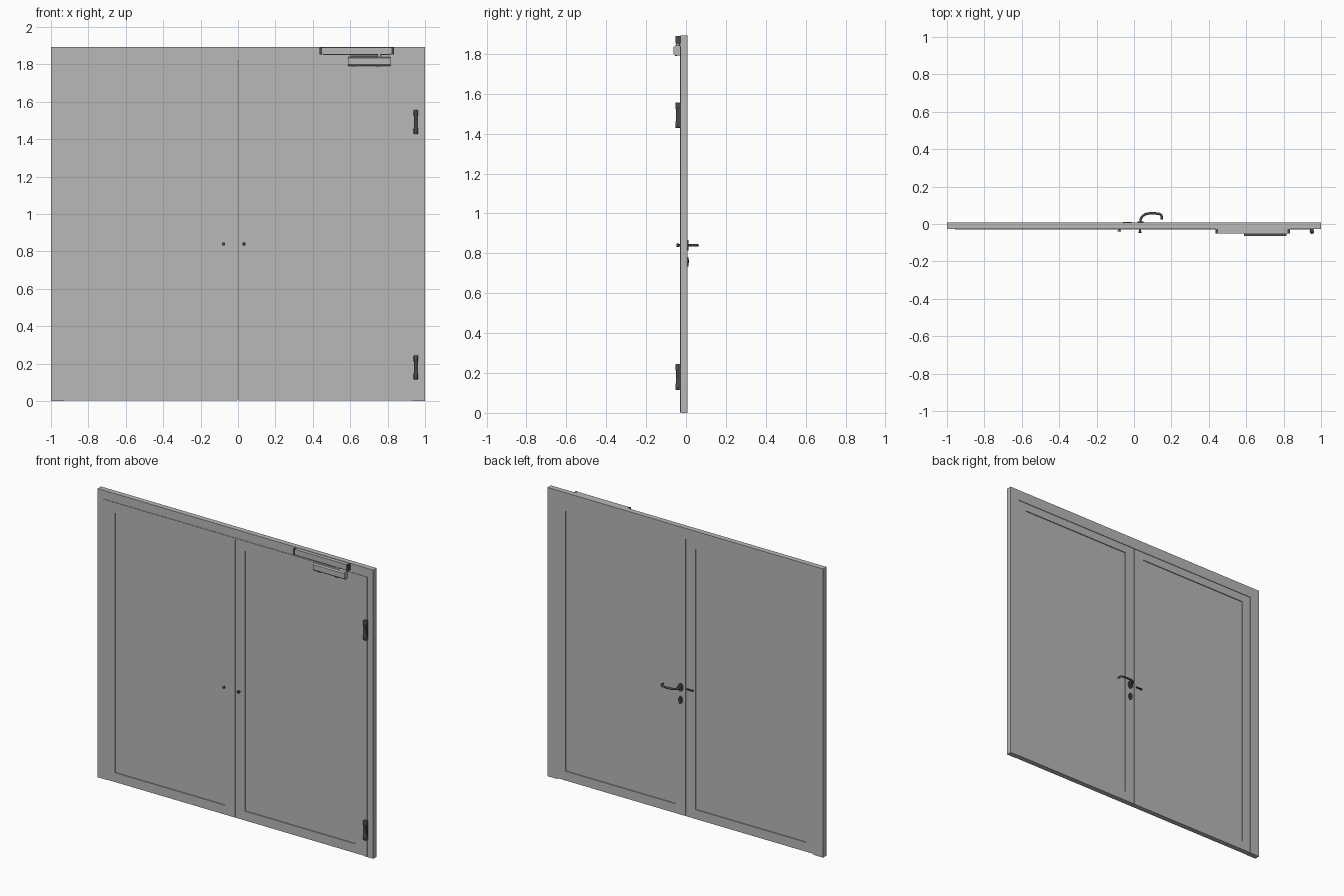
import bpy, bmesh, math
from mathutils import Matrix, Vector

if "Cube" in bpy.data.objects:
    bpy.data.objects.remove(bpy.data.objects["Cube"], do_unlink=True)


def material(name, v):
    m = bpy.data.materials.new(name)
    m.use_nodes = True
    col = (v, v, v, 1)
    m.diffuse_color = col
    m.node_tree.nodes["Principled BSDF"].inputs["Base Color"].default_value = col
    return m


GREY = material("door grey", 0.48)
DARK = material("dark hardware grey", 0.07)


def finish(name, bm, mat, smooth=False):
    bmesh.ops.recalc_face_normals(bm, faces=bm.faces)
    me = bpy.data.meshes.new(name)
    bm.to_mesh(me)
    bm.free()
    me.materials.append(mat)
    ob = bpy.data.objects.new(name, me)
    bpy.context.collection.objects.link(ob)
    if smooth:
        bpy.ops.object.select_all(action='DESELECT')
        ob.select_set(True)
        bpy.context.view_layer.objects.active = ob
        bpy.ops.object.shade_smooth_by_angle(angle=math.radians(40))
    return ob


def extrude_face(bm, verts, offset):
    face = bm.faces.new([bm.verts.new(v) for v in verts])
    ext = bmesh.ops.extrude_face_region(bm, geom=[face])
    moved = [g for g in ext["geom"] if isinstance(g, bmesh.types.BMVert)]
    bmesh.ops.translate(bm, verts=moved, vec=offset)


def prism(name, outline, y0, y1, mat, smooth=False):
    """Extrude an x-z outline from y0 to y1."""
    bm = bmesh.new()
    extrude_face(bm, [(x, y0, z) for x, z in outline], (0, y1 - y0, 0))
    return finish(name, bm, mat, smooth)


def box(name, x0, x1, y0, y1, z0, z1, mat):
    return prism(name, [(x0, z0), (x1, z0), (x1, z1), (x0, z1)], y0, y1, mat)


def bar_x(name, outline, x0, x1, mat, smooth=False):
    """Extrude a y-z outline from x0 to x1."""
    bm = bmesh.new()
    extrude_face(bm, [(x0, y, z) for y, z in outline], (x1 - x0, 0, 0))
    return finish(name, bm, mat, smooth)


def oval(cx, cz, rx, rz, n=24):
    return [(cx + rx * math.cos(2 * math.pi * i / n),
             cz + rz * math.sin(2 * math.pi * i / n)) for i in range(n)]


def lathe(name, profile, origin, axis, mat, n=20):
    """Revolve (radius, height) points about an axis through origin."""
    bm = bmesh.new()
    rings = [[bm.verts.new((x, y, h)) for x, y in oval(0, 0, r, r, n)] for r, h in profile]
    for a, b in zip(rings, rings[1:]):
        for i in range(n):
            j = (i + 1) % n
            bm.faces.new((a[i], a[j], b[j], b[i]))
    bm.faces.new(rings[0])
    bm.faces.new(rings[-1])
    rot = Vector((0, 0, 1)).rotation_difference(Vector(axis)).to_matrix().to_4x4()
    bm.transform(Matrix.Translation(origin) @ rot)
    return finish(name, bm, mat, True)


H = 1.893
FRONT, BACK = -0.030, 0.008

# Door frame: two jambs and a head in one piece
prism("door_frame", [(-1, 0), (-0.932, 0), (-0.932, 1.822), (0.932, 1.822),
                     (0.932, 0), (1, 0), (1, H), (-1, H)], FRONT + 0.003, BACK, GREY)


def recessed_leaf(name, s):
    """Door leaf with a shallow rounded panel on both faces and a front lip over the frame."""
    def rect(x0, x1, z0, z1):
        return [(s * x0, z0), (s * x1, z0), (s * x1, z1), (s * x0, z1)]

    outer = rect(0.002, 0.932, 0.004, 1.822)
    lip = rect(0.002, 0.957, 0.004, 1.836)
    panel = rect(0.072, 0.872, 0.065, 1.77)
    # Cross-section loops from the front panel, around the edge, to the back panel
    loops = [(panel, FRONT + 0.006), (panel, FRONT), (lip, FRONT), (lip, FRONT + 0.003),
             (outer, FRONT + 0.003), (outer, BACK - 0.004), (panel, BACK - 0.004),
             (panel, BACK - 0.010)]
    bm = bmesh.new()
    rings = [[bm.verts.new((x, y, z)) for x, z in pts] for pts, y in loops]
    for a, b in zip(rings, rings[1:]):
        for i in range(4):
            j = (i + 1) % 4
            # the lip is flush with the body at the meeting edge and the floor
            if len({tuple(v.co) for v in (a[i], a[j], b[j], b[i])}) == 4:
                bm.faces.new((a[i], a[j], b[j], b[i]))
    bm.faces.new(rings[0])
    bm.faces.new(rings[-1])
    bmesh.ops.remove_doubles(bm, verts=bm.verts, dist=1e-5)
    return finish(name, bm, GREY)


recessed_leaf("left_door_leaf", 1)
recessed_leaf("right_door_leaf", -1)

# Hinges: waisted barrels with a narrow mounting plate
for label, z in (("upper", 1.492), ("lower", 0.18)):
    lathe(label + "_hinge_barrel",
          [(0.009, -0.064), (0.0115, -0.061), (0.0115, -0.036), (0.008, -0.028),
           (0.008, 0.028), (0.0115, 0.036), (0.0115, 0.061), (0.009, 0.064)],
          (0.951, -0.0415, z), (0, 0, 1), DARK)
    box(label + "_hinge_plate", 0.941, 0.961, -0.038, -0.026, z - 0.062, z + 0.062, DARK)

# Door closer: slide rail, end caps, body, arm and screws
box("closer_rail", 0.45, 0.82, -0.05, -0.025, 1.855, 1.89, GREY)
for label, x in (("inner", 0.435), ("outer", 0.82)):
    box(label + "_rail_cap", x, x + 0.015, -0.052, -0.025, 1.852, 1.89, DARK)
box("closer_rail_slot", 0.455, 0.815, -0.046, -0.034, 1.851, 1.856, DARK)
c = 0.007
y0, y1, z0, z1 = -0.063, -0.027, 1.793, 1.841
bar_x("closer_body", [(y0 + c, z0), (y1, z0), (y1, z1), (y0 + c, z1),
                      (y0, z1 - c), (y0, z0 + c)], 0.587, 0.815, GREY)
box("closer_arm", 0.60, 0.765, -0.047, -0.035, 1.843, 1.848, GREY)
lathe("closer_spindle", [(0.010, 1.838), (0.010, 1.856)], (0.755, -0.041, 0), (0, 0, 1), GREY)
for label, x in (("left", 0.75), ("right", 0.62)):
    box(label + "_closer_screw", x - 0.012, x + 0.012, -0.055, -0.045, 1.789, 1.796, DARK)

# Front knobs
for label, x, reach in (("left", 0.032, 0.018), ("right", -0.078, 0.010)):
    lathe(label + "_front_knob", [(0.006, 0), (0.006, reach * 0.5), (0.009, reach * 0.6),
                                  (0.009, reach * 0.9), (0.007, reach)],
          (x, FRONT, 0.84), (0, -1, 0), DARK)

# Back escutcheons and bolt
prism("handle_rose", oval(0.035, 0.84, 0.017, 0.026), 0.002, 0.013, DARK, True)
prism("lock_rose", oval(0.035, 0.757, 0.014, 0.024), 0.002, 0.012, DARK, True)
prism("lock_cylinder", oval(0.035, 0.76, 0.006, 0.008), 0.012, 0.015, DARK, True)
box("bolt_bar", -0.058, -0.012, 0.002, 0.012, 0.836, 0.844, DARK)

# Curved back lever handle
path = [(0.035, 0.006), (0.036, 0.026), (0.052, 0.047), (0.078, 0.056),
        (0.120, 0.056), (0.141, 0.051), (0.149, 0.037), (0.148, 0.024)]
cu = bpy.data.curves.new("lever_handle", 'CURVE')
cu.dimensions = '3D'
cu.bevel_depth = 0.0065
cu.bevel_resolution = 3
cu.use_fill_caps = True
sp = cu.splines.new('BEZIER')
sp.bezier_points.add(len(path) - 1)
for p, (x, y) in zip(sp.bezier_points, path):
    p.co = (x, y, 0.84)
    p.handle_left_type = p.handle_right_type = 'AUTO'
sp.resolution_u = 5
cu.materials.append(DARK)
bpy.context.collection.objects.link(bpy.data.objects.new("lever_handle", cu))
